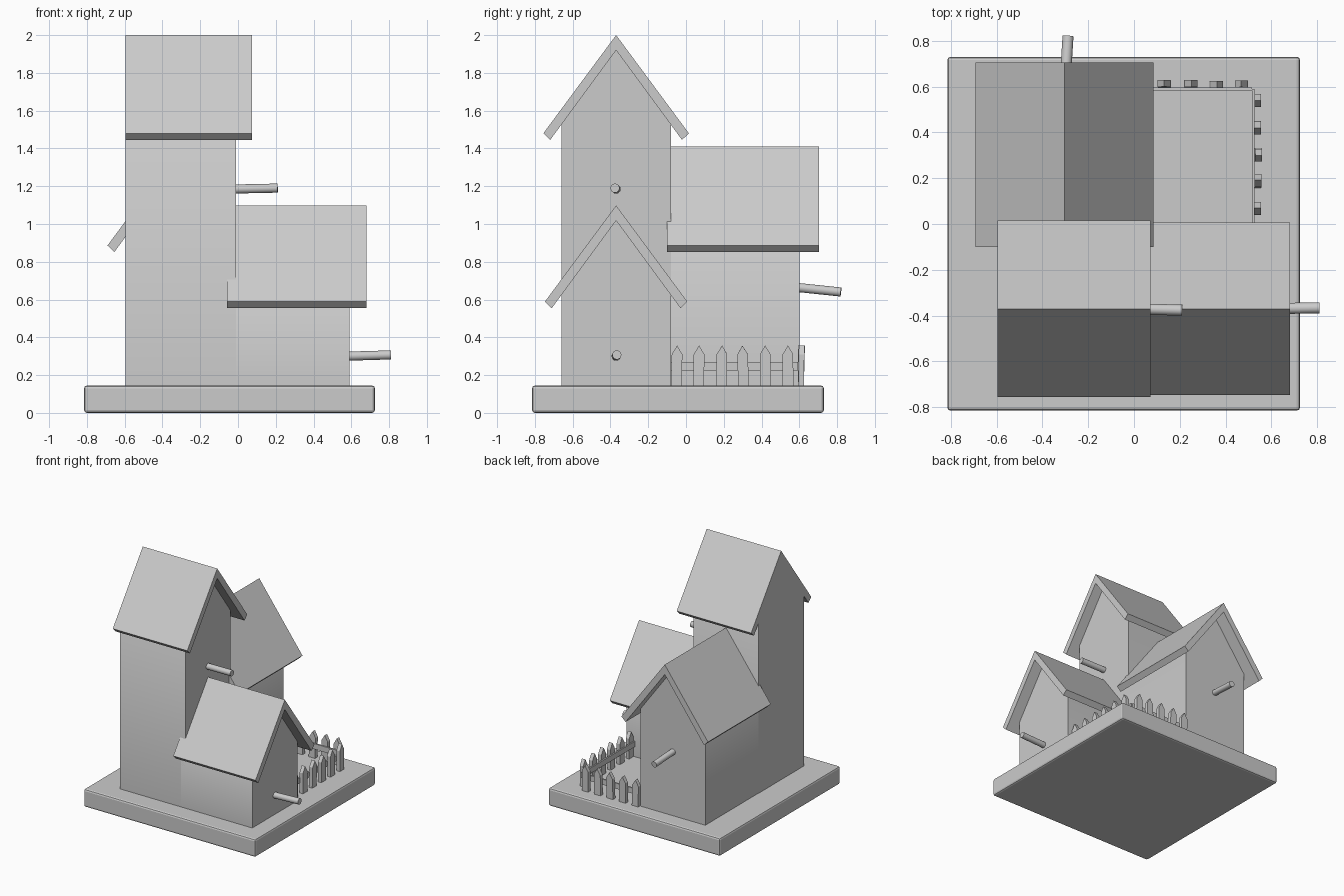
import bpy, bmesh, math, random
from mathutils import Vector, Matrix

random.seed(4)
if "Cube" in bpy.data.objects:
    bpy.data.objects.remove(bpy.data.objects["Cube"])

grey = bpy.data.materials.new("plain_grey")
grey.use_nodes = True
grey.diffuse_color = (0.6, 0.6, 0.6, 1)
grey.node_tree.nodes["Principled BSDF"].inputs["Base Color"].default_value = (0.6, 0.6, 0.6, 1)

GROUND = 0.145
SLOPE = 1.35


def finish(name, bm):
    bmesh.ops.recalc_face_normals(bm, faces=bm.faces)
    mesh = bpy.data.meshes.new(name)
    bm.to_mesh(mesh)
    bm.free()
    mesh.materials.append(grey)
    obj = bpy.data.objects.new(name, mesh)
    bpy.context.collection.objects.link(obj)
    return obj


def prism(name, profile, x0, x1, matrix=Matrix()):
    """Extrude a (y, z) profile from x0 to x1."""
    bm = bmesh.new()
    face = bm.faces.new([bm.verts.new((x0, y, z)) for y, z in profile])
    out = bmesh.ops.extrude_face_region(bm, geom=[face])["geom"]
    moved = [v for v in out if isinstance(v, bmesh.types.BMVert)]
    bmesh.ops.translate(bm, verts=moved, vec=(x1 - x0, 0, 0))
    bm.transform(matrix)
    return finish(name, bm)


def box(name, low, high):
    low, high = Vector(low), Vector(high)
    bm = bmesh.new()
    bmesh.ops.create_cube(bm, size=1)
    bm.transform(Matrix.Translation((low + high) / 2) @ Matrix.Diagonal((*(high - low), 1)))
    return finish(name, bm)


def rod(name, start, end, radius, sides):
    start, end = Vector(start), Vector(end)
    bm = bmesh.new()
    bmesh.ops.create_cone(bm, cap_ends=True, segments=sides, radius1=radius,
                          radius2=radius, depth=(end - start).length)
    turn = (end - start).to_track_quat("Z", "Y").to_matrix().to_4x4()
    bm.transform(Matrix.Translation((start + end) / 2) @ turn)
    return finish(name, bm)


def activate(obj):
    bpy.ops.object.select_all(action="DESELECT")
    obj.select_set(True)
    bpy.context.view_layer.objects.active = obj


def smooth(obj):
    activate(obj)
    bpy.ops.object.shade_smooth_by_angle(angle=math.radians(40))


def birdhouse(name, matrix, wall, roof, ridge, half, hole_z, hole_r, perch):
    """House with its ridge along local x and its entrance facing local +x."""
    # Walls
    top = ridge - 0.075
    side, eave = 0.29, top - 0.29 * SLOPE
    body = prism(name + "_walls", [(-side, GROUND), (side, GROUND), (side, eave),
                                   (0, top), (-side, eave)], *wall, matrix)
    # Round entrance recess
    front = wall[1]
    cutter = rod("cutter", matrix @ Vector((front - 0.05, 0, hole_z)),
                 matrix @ Vector((front + 0.05, 0, hole_z)), hole_r, 40)
    cutter.hide_render = True
    mod = body.modifiers.new("entrance", "BOOLEAN")
    mod.operation, mod.solver, mod.object = "DIFFERENCE", "EXACT", cutter
    activate(body)
    bpy.ops.object.modifier_apply(modifier=mod.name)
    bpy.data.objects.remove(cutter)
    smooth(body)
    # Folded roof
    low = ridge - half * SLOPE
    inner = half - 0.036
    prism(name + "_roof", [(-half, low), (0, ridge), (half, low), (inner, low - 0.035),
                           (0, ridge - 0.08), (-inner, low - 0.035)], *roof, matrix)
    # Perch
    z0, z1, drift = perch
    smooth(rod(name + "_perch", matrix @ Vector((front - 0.02, 0, z0)),
               matrix @ Vector((front + 0.22, drift, z1)), 0.024, 16))


# Base board
base = box("base_board", (-0.815, -0.815, 0), (0.725, 0.73, GROUND))
bevel = base.modifiers.new("rounded_edges", "BEVEL")
bevel.width, bevel.segments = 0.015, 2

# Three houses
facing_side = Matrix.Translation((0, -0.37, 0))
facing_back = Matrix.Translation((-0.303, 0, 0)) @ Matrix.Rotation(math.pi / 2, 4, "Z")
birdhouse("tower", facing_side, (-0.595, -0.01), (-0.595, 0.073), 2.0, 0.385,
          1.355, 0.12, (1.185, 1.19, -0.006))
birdhouse("low_house", facing_side, (-0.05, 0.59), (-0.058, 0.68), 1.098, 0.377,
          0.47, 0.132, (0.3, 0.307, 0.004))
birdhouse("back_house", facing_back, (-0.09, 0.6), (-0.1, 0.705), 1.41, 0.388,
          0.82, 0.108, (0.665, 0.64, -0.015))


def picket(name, location, turn):
    w = 0.028
    obj = prism(name, [(-w, 0), (w, 0), (w, 0.165), (0, 0.212), (-w, 0.165)], 0, 0.03)
    lean = Matrix.Rotation(random.uniform(-0.03, 0.03), 4, "X")
    tip = Matrix.Rotation(random.uniform(-0.01, 0.03), 4, "Y")
    obj.matrix_world = (Matrix.Translation(location)
                        @ Matrix.Rotation(turn, 4, "Z") @ lean @ tip)


# Picket fence around the corner yard
for i in range(6):
    picket("side_picket", (0.525, -0.05 + 0.118 * i, GROUND), 0)
for i in range(5):
    picket("back_picket", (0.022 + 0.112 * i, 0.594, GROUND), math.pi / 2)
box("side_rail", (0.515, -0.09, 0.225), (0.527, 0.59, 0.27))
box("back_rail", (-0.02, 0.583, 0.225), (0.515, 0.596, 0.27))
